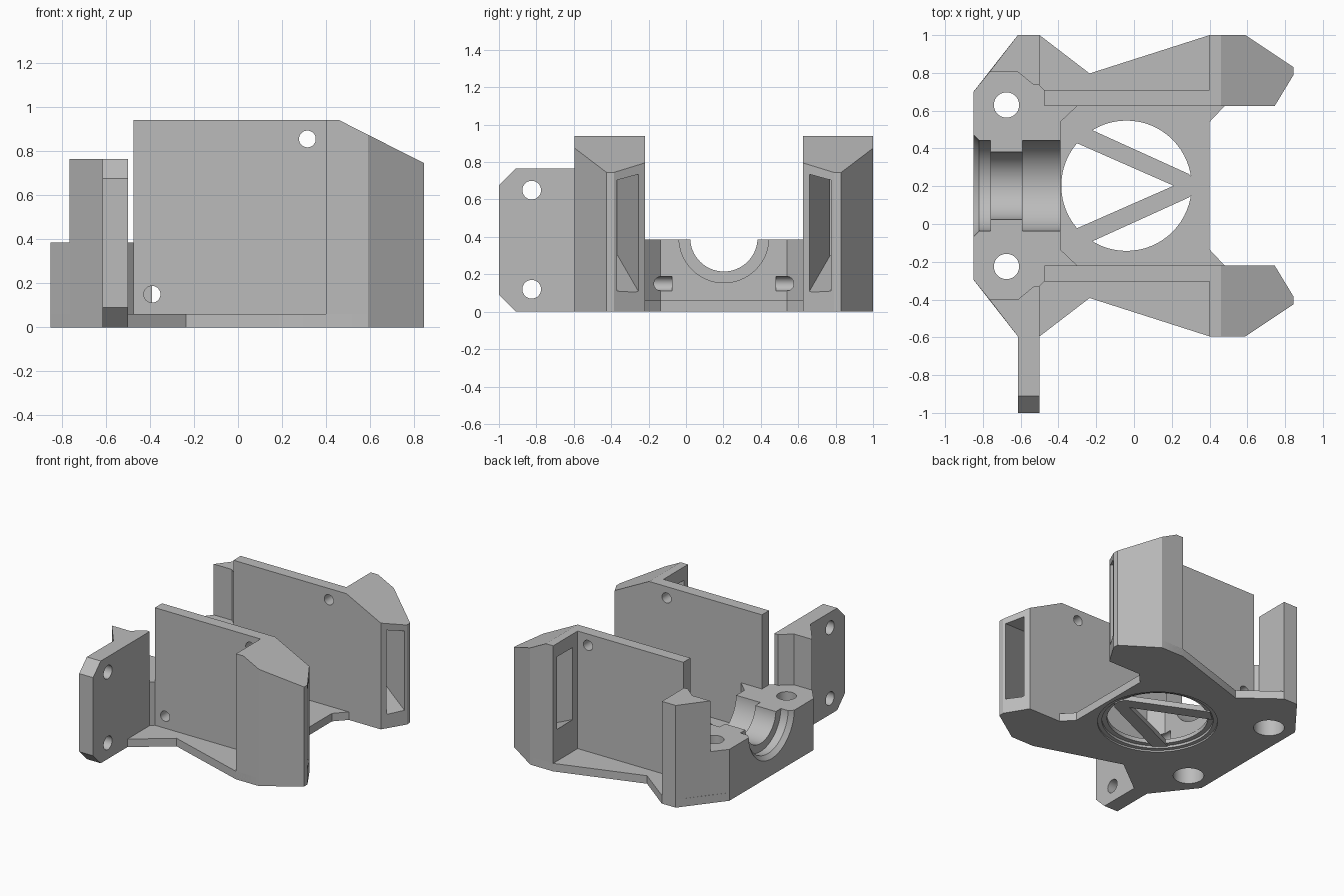
import bpy, bmesh, math
from mathutils import Vector

if "Cube" in bpy.data.objects:
    bpy.data.objects.remove(bpy.data.objects["Cube"], do_unlink=True)

grey = bpy.data.materials.new("plain grey")
grey.use_nodes = True
colour = (0.5, 0.5, 0.5, 1)
grey.diffuse_color = colour
grey.node_tree.nodes["Principled BSDF"].inputs["Base Color"].default_value = colour

MID = 0.2025      # mirror line of the body in y
parts = []


def flip(points):
    """Mirror points across the body's middle line."""
    return [(p[0], 2 * MID - p[1], *p[2:]) for p in points]


def symmetric(half):
    return half + flip(half)[::-1]


def make(name, bm, keep=True):
    bmesh.ops.recalc_face_normals(bm, faces=bm.faces)
    me = bpy.data.meshes.new(name)
    bm.to_mesh(me)
    bm.free()
    ob = bpy.data.objects.new(name, me)
    bpy.context.collection.objects.link(ob)
    if keep:
        me.materials.append(grey)
        parts.append(ob)
    else:
        ob.hide_render = True
    return ob


def loft(name, rings, keep=True):
    """Skin closed rings of equal length and cap both ends."""
    bm = bmesh.new()
    loops = [[bm.verts.new(p) for p in ring] for ring in rings]
    n = len(loops[0])
    for a, b in zip(loops, loops[1:]):
        for i in range(n):
            j = (i + 1) % n
            bm.faces.new((a[i], a[j], b[j], b[i]))
    bm.faces.new(loops[0][::-1])
    bm.faces.new(loops[-1])
    return make(name, bm, keep)


def prism(name, outline, z0, z1):
    return loft(name, [[(x, y, z) for x, y in outline] for z in (z0, z1)])


def lathe(axis, centre, profile, sides=64):
    """Turned cutter: profile is a list of (position along axis, radius)."""
    rings = []
    for t, r in profile:
        ring = []
        for i in range(sides):
            a = 2 * math.pi * i / sides
            p = [centre[0] + r * math.cos(a), centre[1] + r * math.sin(a)]
            p.insert("xyz".index(axis), t)
            ring.append(p)
        rings.append(ring)
    return loft("cutter", rings, False)


def cut(ob, *cutters):
    for c in cutters:
        mod = ob.modifiers.new("cut", "BOOLEAN")
        mod.operation, mod.solver, mod.object = "DIFFERENCE", "EXACT", c
    bpy.context.view_layer.update()
    graph = bpy.context.evaluated_depsgraph_get()
    me = bpy.data.meshes.new_from_object(ob.evaluated_get(graph))
    ob.modifiers.clear()
    ob.data = me


# Shared cutters
bore = lathe("x", (MID, 0.395), [(-0.9, 0.32), (-0.82, 0.24), (-0.76, 0.24), (-0.76, 0.18),
                                 (-0.59, 0.18), (-0.59, 0.24), (-0.3, 0.24)])
opening = lathe("z", (-0.04, MID), [(-0.1, 0.41), (0.012, 0.41), (0.012, 0.38),
                                    (0.03, 0.38), (0.03, 0.345), (0.5, 0.345)])
bolts = [lathe("z", (-0.675, y), [(-0.1, 0.105), (0.2, 0.105), (0.2, 0.067), (0.6, 0.067)])
         for y in (0.63, 2 * MID - 0.63)]
side_holes = {}
for side in ("left", "right"):
    for x, z in ((-0.39, 0.15), (0.315, 0.855)):
        ends = (0.48, 0.8) if side == "left" else (2 * MID - 0.8, 2 * MID - 0.48)
        side_holes.setdefault(side, []).append(
            lathe("y", (x, z), [(e, 0.038) for e in ends], 32))
low_holes = [h[0] for h in side_holes.values()]

# Base plate
plate = prism("base_plate", symmetric([
    (-0.85, 0.7), (-0.615, 1), (-0.5, 1), (-0.235, 0.797), (0.4, 1), (0.59, 1),
    (0.845, 0.83), (0.845, 0.79), (0.745, 0.625), (0.48, 0.625), (0.4, 0.54)]), 0, 0.06)
cut(plate, opening, *bolts)

# V-shaped spokes across the opening
prism("opening_spokes", symmetric([(0.21, MID), (-0.33, 0.44), (-0.25, 0.51),
                                   (0.29, 0.265), (0.32, 0.23)])[1:], 0.02, 0.06)

# Bearing block with the half-round seat
block = prism("bearing_block", symmetric([
    (-0.85, 0.7), (-0.765, 0.805), (-0.615, 0.805), (-0.53, 0.735), (-0.5, 0.735),
    (-0.475, 0.71), (-0.3, 0.66), (-0.3, 0.625), (-0.39, 0.54)]), 0.03, 0.385)
cut(block, bore, opening, *bolts, *low_holes)

# Parts on both sides
tower = [(-0.765, 0.805), (-0.615, 1), (-0.5, 1), (-0.5, 0.735), (-0.53, 0.735), (-0.615, 0.805)]
wall = [(-0.475, 0.625), (0.41, 0.625), (0.41, 0.71), (-0.475, 0.71)]
pod = [(0.4, 0.625), (0.4, 1), (0.59, 1), (0.845, 0.83), (0.845, 0.79), (0.745, 0.625)]
window_in = [(0.766, 0.66, 0.11), (0.836, 0.775, 0.11), (0.836, 0.775, 0.705), (0.766, 0.66, 0.735)]
window_out = [(0.4, 0.77, 0.3), (0.4, 0.955, 0.3), (0.4, 0.955, 0.84), (0.4, 0.77, 0.84)]

for side, mirror in (("left", lambda p: p), ("right", flip)):
    prism(side + "_tower", mirror(tower), 0.03, 0.765)
    panel = prism(side + "_wall", mirror(wall), 0.03, 0.94)
    cut(panel, *side_holes[side])

    # Pod with sloping top and a slanted window passage
    body = prism(side + "_pod", mirror(pod), 0, 0.94)
    bm = bmesh.new()
    bm.from_mesh(body.data)
    result = bmesh.ops.bisect_plane(bm, geom=bm.verts[:] + bm.edges[:] + bm.faces[:],
                                    plane_co=(0.46, 0, 0.94), plane_no=(0.195, 0, 0.385),
                                    clear_outer=True)
    bmesh.ops.holes_fill(bm, edges=[e for e in bm.edges if e.is_boundary])
    bmesh.ops.recalc_face_normals(bm, faces=bm.faces)
    bm.to_mesh(body.data)
    bm.free()
    a = [Vector(p) for p in mirror(window_in)]
    b = [Vector(p) for p in mirror(window_out)]
    passage = loft("cutter", [[p.lerp(q, t) for p, q in zip(a, b)] for t in (-0.15, 1.1)], False)
    cut(body, passage)

# Mounting tab with clipped corners and two holes
tab_side = [(-0.59, 0), (-0.91, 0), (-1, 0.09), (-1, 0.675), (-0.91, 0.765), (-0.59, 0.765)]
tab = loft("mounting_tab", [[(x, y, z) for y, z in tab_side] for x in (-0.615, -0.5)])
cut(tab, *[lathe("x", (-0.825, z), [(-0.7, 0.05), (-0.4, 0.05)], 32) for z in (0.12, 0.65)])

# Remove cutters and smooth the round surfaces
for ob in [o for o in bpy.data.objects if o.name.startswith("cutter")]:
    bpy.data.objects.remove(ob, do_unlink=True)
bpy.ops.object.select_all(action="DESELECT")
for ob in parts:
    ob.select_set(True)
bpy.context.view_layer.objects.active = parts[0]
bpy.ops.object.shade_smooth_by_angle(angle=math.radians(25))
